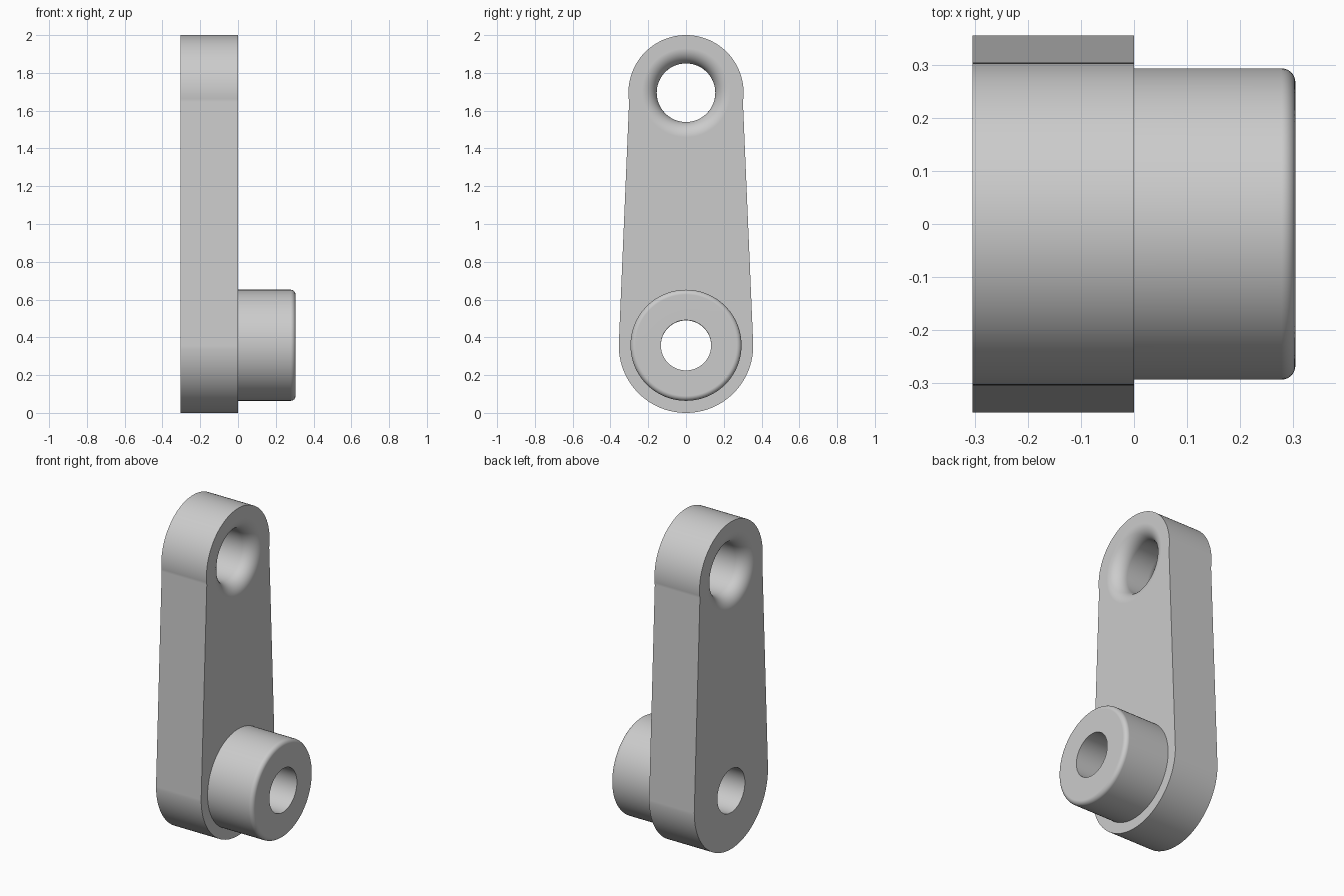
import bpy, bmesh
from math import sin, cos, pi, radians

cube = bpy.data.objects.get("Cube")
if cube:
    bpy.data.objects.remove(cube, do_unlink=True)

THICK = 0.305
LOW_Z, LOW_R = 0.356, 0.356
TOP_Z, TOP_R = 1.695, 0.305
BORE_R, EYE_R, FLARE = 0.133, 0.155, 0.08

grey = bpy.data.materials.new("plain grey")
grey.use_nodes = True
colour = (0.6, 0.6, 0.6, 1)
grey.diffuse_color = colour
grey.node_tree.nodes["Principled BSDF"].inputs["Base Color"].default_value = colour


def arc(cx, cy, r, start, end, n):
    angles = [radians(start + (end - start) * i / n) for i in range(n + 1)]
    return [(cx + r * cos(a), cy + r * sin(a)) for a in angles]


def finish(name, bm):
    bmesh.ops.recalc_face_normals(bm, faces=bm.faces)
    mesh = bpy.data.meshes.new(name)
    bm.to_mesh(mesh)
    bm.free()
    mesh.materials.append(grey)
    ob = bpy.data.objects.new(name, mesh)
    bpy.context.collection.objects.link(ob)
    return ob


def lathe(name, profile, z, closed=False, n=96):
    """Turn an (x, radius) profile about an axis along x at height z."""
    bm = bmesh.new()
    rings = [[bm.verts.new((x, r * cos(2 * pi * i / n), z + r * sin(2 * pi * i / n)))
              for i in range(n)] for x, r in profile]
    pairs = list(zip(rings, rings[1:]))
    if closed:
        pairs.append((rings[-1], rings[0]))
    else:
        bm.faces.new(rings[0])
        bm.faces.new(rings[-1])
    for a, b in pairs:
        for i in range(n):
            j = (i + 1) % n
            bm.faces.new((a[i], a[j], b[j], b[i]))
    return finish(name, bm)


def smooth(ob):
    bpy.ops.object.select_all(action='DESELECT')
    ob.select_set(True)
    bpy.context.view_layer.objects.active = ob
    bpy.ops.object.shade_smooth_by_angle(angle=radians(30))
    mod = ob.modifiers.new("Even shading", 'WEIGHTED_NORMAL')
    mod.keep_sharp = True


# Link plate: tapered outline with round ends, extruded along x
outline = arc(0, LOW_Z, LOW_R, 180, 360, 64) + arc(0, TOP_Z, TOP_R, -9, 189, 64)
bm = bmesh.new()
face = bm.faces.new([bm.verts.new((-THICK, y, z)) for y, z in outline])
side = bmesh.ops.extrude_face_region(bm, geom=[face])["geom"]
bmesh.ops.translate(bm, vec=(THICK, 0, 0),
                    verts=[v for v in side if isinstance(v, bmesh.types.BMVert)])
plate = finish("link_plate", bm)

# Cutters: straight lower bore, upper eye flared at both faces
lip = EYE_R + FLARE
flare = (arc(-THICK + FLARE, lip, FLARE, 180, 270, 10)
         + arc(-FLARE, lip, FLARE, 270, 360, 10))
cutters = [
    lathe("bore_cutter", [(-THICK - 0.1, BORE_R), (0.1, BORE_R)], LOW_Z),
    lathe("eye_cutter", [(-THICK - 0.1, lip)] + flare + [(0.1, lip)], TOP_Z),
]
bpy.context.view_layer.objects.active = plate
for cutter in cutters:
    cutter.hide_render = True
    mod = plate.modifiers.new("Hole", 'BOOLEAN')
    mod.operation, mod.solver, mod.object = 'DIFFERENCE', 'EXACT', cutter
    bpy.ops.object.modifier_apply(modifier=mod.name)
    bpy.data.objects.remove(cutter, do_unlink=True)
smooth(plate)

# Hollow boss with a rounded outer rim
BOSS_R, RIM = 0.294, 0.026
profile = ([(0, BORE_R), (0, BOSS_R)]
           + arc(THICK - RIM, BOSS_R - RIM, RIM, 90, 0, 8)
           + [(THICK, BORE_R)])
smooth(lathe("boss", profile, LOW_Z + 0.002, closed=True))
